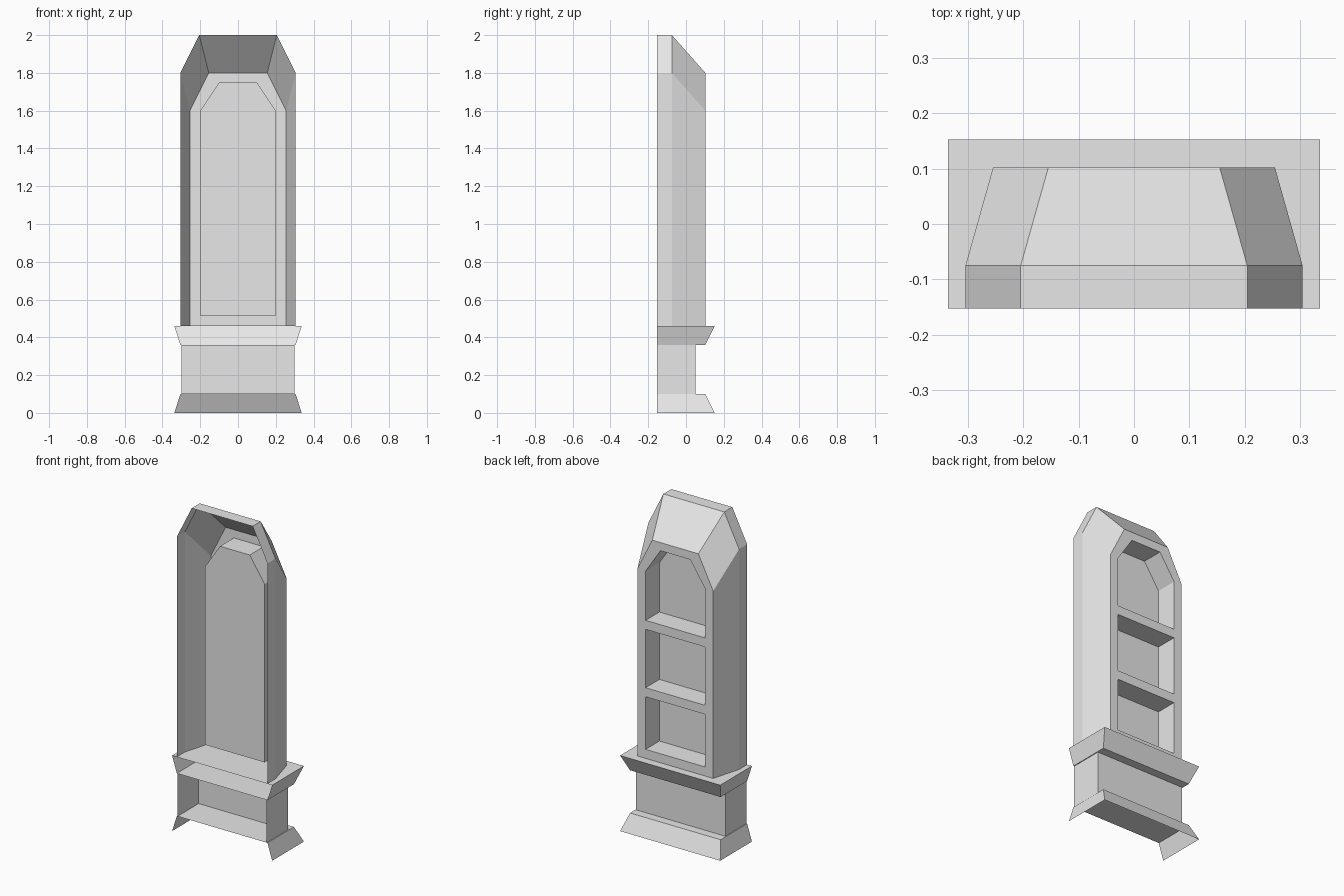
import bpy
import bmesh

cube = bpy.data.objects.get("Cube")
if cube:
    bpy.data.objects.remove(cube, do_unlink=True)

stone = bpy.data.materials.new("light_grey")
stone.use_nodes = True
grey = (0.8, 0.8, 0.8, 1)
stone.diffuse_color = grey
stone.node_tree.nodes["Principled BSDF"].inputs["Base Color"].default_value = grey

FRONT = -0.1525   # open front plane shared by every part
BACK = 0.1025     # plane of the shelf opening
NICHE = -0.03     # inner end of the shelf recess


def arch(y, half, peak, low, shoulder, top):
    """Outline with chamfered upper corners, standing in a plane of constant y."""
    left = [(-half, y, low), (-half, y, shoulder), (-peak, y, top)]
    return left + [(-x, y, z) for x, y, z in reversed(left)]


def plan(z, half, back):
    """Three-sided outline, open at the front."""
    return [(-half, FRONT, z), (-half, back, z), (half, back, z), (half, FRONT, z)]


def loft(name, rings, closed=(), caps=(), flip_caps=False):
    """Skin a row of rings; spans in closed also join last point to first."""
    bm = bmesh.new()
    rows = [[bm.verts.new(p) for p in ring] for ring in rings]
    for s, (a, b) in enumerate(zip(rows, rows[1:])):
        n = len(a)
        for i in range(n if s in closed else n - 1):
            j = (i + 1) % n
            bm.faces.new((a[i], b[i], b[j], a[j]))
    for c in caps:
        bm.faces.new(rows[c][::-1] if flip_caps else rows[c])
    mesh = bpy.data.meshes.new(name)
    bm.to_mesh(mesh)
    bm.free()
    mesh.materials.append(stone)
    obj = bpy.data.objects.new(name, mesh)
    bpy.context.collection.objects.link(obj)
    return obj


# Cabinet: recess, frame, tapering hood and straight rim
loft("cabinet_shell", [
    arch(NICHE, 0.2, 0.1, 0.515, 1.6, 1.75),
    arch(BACK, 0.2, 0.1, 0.515, 1.6, 1.75),
    arch(BACK, 0.255, 0.155, 0.46, 1.6, 1.8),
    arch(-0.075, 0.305, 0.205, 0.46, 1.8, 2.0),
    arch(FRONT, 0.305, 0.205, 0.46, 1.8, 2.0),
], closed=(0, 1), caps=(0,))

# Shelves, flush with the frame
for name, low in (("lower_shelf", 0.835), ("upper_shelf", 1.245)):
    high = low + 0.055
    loft(name, [[(x, NICHE, low), (x, BACK, low), (x, BACK, high), (x, NICHE, high)]
                for x in (0.2, -0.2)])

# Flared foot, pedestal and flared ledge
loft("foot", [plan(0, 0.337, 0.1525), plan(0.1, 0.305, BACK)],
     caps=(1,), flip_caps=True)
loft("pedestal", [plan(0.1, 0.3, 0.05), plan(0.36, 0.3, 0.05)])
ledge = loft("ledge", [plan(0.36, 0.305, BACK), plan(0.46, 0.337, 0.1525)],
             caps=(0, 1), flip_caps=True)
ledge.data.polygons[-2].flip()
